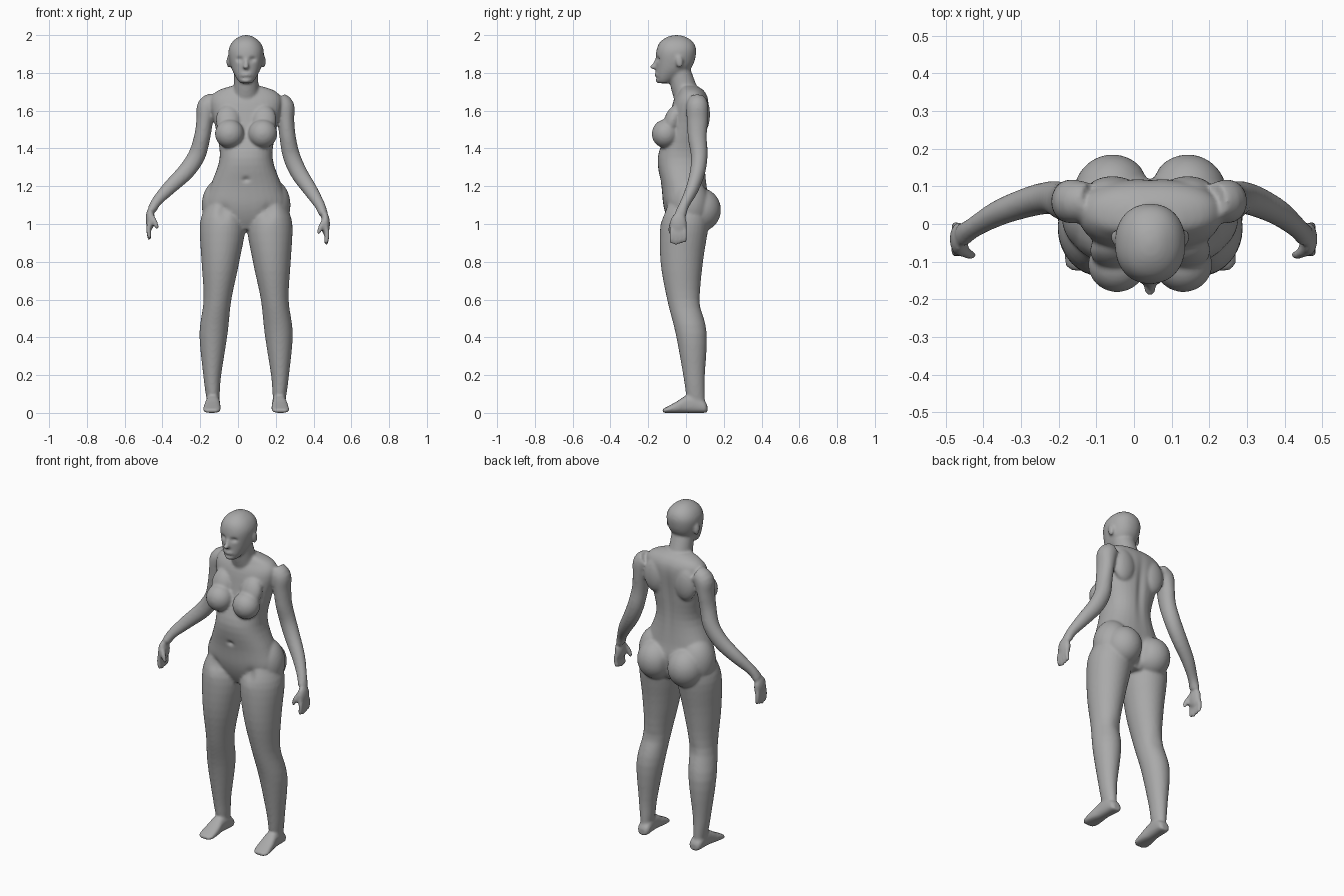
import bpy, bmesh, math
from mathutils import Vector, Matrix

if "Cube" in bpy.data.objects:
    bpy.data.objects.remove(bpy.data.objects["Cube"])

MID = .043           # the figure's plane of symmetry
AXIS_X, AXIS_Y, AXIS_Z = Matrix.Identity(3)
SIDES = {"right": -1, "left": 1}
parts = []


def make_material(name, shade):
    material = bpy.data.materials.new(name)
    material.use_nodes = True
    colour = (shade, shade, shade, 1)
    material.diffuse_color = colour
    material.node_tree.nodes["Principled BSDF"].inputs["Base Color"].default_value = colour
    return material


def add_part(name, bm):
    bmesh.ops.recalc_face_normals(bm, faces=bm.faces)
    mesh = bpy.data.meshes.new(name)
    bm.to_mesh(mesh)
    bm.free()
    part = bpy.data.objects.new(name, mesh)
    bpy.context.collection.objects.link(part)
    parts.append(part)


def blend(rings, steps=4):
    """Add in-between rings along a Catmull-Rom spline."""
    rings = [Vector(ring) for ring in rings]
    padded = [rings[0], *rings, rings[-1]]
    smooth = []
    for before, start, end, after in zip(padded, padded[1:], padded[2:], padded[3:]):
        for step in range(steps):
            t = step / steps
            leave, arrive = (end - before) / 2, (after - start) / 2
            rise = end - start
            smooth.append(start + leave * t + (3 * rise - 2 * leave - arrive) * t ** 2
                          + (leave + arrive - 2 * rise) * t ** 3)
    return smooth + [rings[-1]]


def loft(name, rings, across=None, along=None, power=2, sides=32):
    """Skin rings (x, y, z, radius, radius); without axes they follow the path."""
    rings = blend(rings)
    centres = [Vector(ring[:3]) for ring in rings]
    bm, loops = bmesh.new(), []
    for i, ring in enumerate(rings):
        u, v = across, along
        if u is None:
            tangent = centres[min(i + 1, len(rings) - 1)] - centres[max(i - 1, 0)]
            u = tangent.cross(AXIS_Y).normalized()
            v = u.cross(tangent).normalized()
        loop = []
        for k in range(sides):
            angle = math.tau * k / sides
            p, q = (math.copysign(abs(w) ** (2 / power), w)
                    for w in (math.cos(angle), math.sin(angle)))
            loop.append(bm.verts.new(centres[i] + u * p * ring[3] + v * q * ring[4]))
        loops.append(loop)
    for low, high in zip(loops, loops[1:]):
        for k in range(sides):
            bm.faces.new((low[k - 1], low[k], high[k], high[k - 1]))
    bm.faces.new(loops[0])
    bm.faces.new(loops[-1])
    add_part(name, bm)


def ball(name, place, size, tilt=0):
    bm = bmesh.new()
    bmesh.ops.create_uvsphere(bm, u_segments=32, v_segments=20, radius=1)
    bm.transform(Matrix.Translation(place) @ Matrix.Rotation(tilt, 4, 'X')
                 @ Matrix.Diagonal((*size, 1)))
    add_part(name, bm)


def column(name, rows, side=1, power=2):
    """Upright loft from rows of height, inner, outer, front and back limits."""
    loft(name, [(MID + side * (inner + outer) / 2, (front + back) / 2, z,
                 (outer - inner) / 2, (back - front) / 2)
                for z, inner, outer, front, back in rows], AXIS_X, AXIS_Y, power)


def central(rows):
    """Rows of height, half width, front and back, spread evenly about the middle."""
    return [(z, -half, half, front, back) for z, half, front, back in rows]


# Trunk, neck and head
column("torso", central([
    (.97, .06, -.07, .08), (1.03, .18, -.1, .12), (1.1, .22, -.12, .13),
    (1.2, .19, -.13, .11), (1.35, .14, -.15, .1), (1.5, .16, -.1, .11),
    (1.64, .19, -.07, .12), (1.7, .16, -.04, .1), (1.73, .08, -.03, .06)]), power=2.3)
column("neck", central([(1.62, .08, -.05, .09), (1.72, .066, -.08, .06),
                        (1.83, .064, -.1, .02)]))
column("head", central([
    (1.745, .03, -.145, -.09), (1.77, .05, -.157, -.05), (1.83, .08, -.158, .03),
    (1.91, .094, -.158, .054), (1.96, .076, -.14, .04), (1.99, .04, -.1, 0),
    (2, .01, -.06, -.04)]), power=2.2)
ball("nose_bridge", (MID, -.158, 1.85), (.012, .016, .035), tilt=-.3)
ball("nose_tip", (MID, -.172, 1.832), (.017, .019, .013))
ball("mouth", (MID, -.152, 1.79), (.03, .014, .014))
ball("chin", (MID, -.14, 1.762), (.028, .022, .018))

# Mirrored parts of the trunk
for name, place, size, tilt in [
        ("ear", (.093, -.035, 1.86), (.011, .02, .034), .15),
        ("breast", (.088, -.108, 1.478), (.077, .073, .076), -.15),
        ("breast_top", (.095, -.07, 1.55), (.065, .045, .085), -.35),
        ("buttock", (.1, .075, 1.075), (.105, .11, .115), 0),
        ("hip", (.13, .02, 1.1), (.105, .105, .14), 0),
        ("shoulder_blade", (.1, .085, 1.58), (.07, .042, .1), 0)]:
    for label, side in SIDES.items():
        ball(f"{label}_{name}", (MID + side * place[0], *place[1:]), size, tilt)

# Legs and feet
for label, side in SIDES.items():
    column(f"{label}_leg", [
        (1.1, .06, .21, -.1, .11), (1, .005, .245, -.135, .12), (.8, .036, .236, -.135, .09),
        (.6, .078, .225, -.1, .075), (.42, .098, .247, -.055, .11),
        (.2, .132, .227, -.015, .1), (.1, .14, .214, 0, .1), (.02, .15, .2, .02, .1)], side)
    loft(f"{label}_foot", [
        (MID + side * (.177 - y / 20), y, height / 2, width / 2, height / 2)
        for y, width, height in [(.113, .04, .04), (.1, .07, .06), (.05, .074, .09),
                                 (0, .076, .09), (-.05, .09, .06), (-.105, .09, .03),
                                 (-.125, .05, .02)]], AXIS_X, AXIS_Z, power=2.6)

# Arms and hands: the right arm swings wider and higher than the left
for label, swing, lift in (("right", 1.4, .12), ("left", 1, 0)):
    side = SIDES[label]
    path = [(MID + side * (.19 + swing * reach), y, z + lift * reach, wide, deep)
            for reach, y, z, wide, deep in [
                (-.02, .06, 1.65, .05, .05), (.01, .06, 1.62, .056, .058),
                (.02, .06, 1.55, .045, .056), (.03, .06, 1.46, .043, .05),
                (.05, .07, 1.36, .046, .044), (.09, .06, 1.27, .045, .04),
                (.15, .03, 1.18, .038, .034), (.2, -.01, 1.1, .028, .027),
                (.22, -.03, 1.05, .024, .032)]]
    loft(f"{label}_arm", path)
    palm = Vector(path[-1][:3]) + Vector((side * .01, -.01, -.05))
    ball(f"{label}_palm", palm, (.024, .045, .06))

    def digit(name, joints):
        loft(f"{label}_{name}", [(*(palm + Vector((side * out, y, z))), r, r)
                                 for out, y, z, r in joints], sides=12)

    for k, finger in enumerate(("index", "middle", "ring", "little")):
        y = .023 * k - .035
        length = .11 - .006 * abs(k - 1)
        digit(finger, [(0, y * .9, -.01, .014), (.008, y, -length / 2, .013),
                       (.004, y, .01 - length, .011), (0, y, -length, .006)])
    digit("thumb", [(0, -.02, .025, .016), (-.022, -.038, -.01, .014),
                    (-.034, -.042, -.04, .012), (-.037, -.04, -.055, .006)])

# Fuse everything into one continuous skin
bpy.ops.object.select_all(action='DESELECT')
for part in parts:
    part.select_set(True)
body = parts[0]
bpy.context.view_layer.objects.active = body
bpy.ops.object.join()
body.name = "body"
remesh = body.modifiers.new("fuse", 'REMESH')
remesh.mode, remesh.voxel_size = 'VOXEL', .0075
soften = body.modifiers.new("soften", 'SMOOTH')
soften.factor, soften.iterations = .5, 7
for modifier in ("fuse", "soften"):
    bpy.ops.object.modifier_apply(modifier=modifier)


def dent(place, reach, depth):
    """Push the skin along y around a point, on both sides when it is off centre."""
    for side in SIDES.values() if place[0] else (1,):
        centre = Vector((MID + side * place[0], *place[1:]))
        for vert in body.data.vertices:
            offset = vert.co - centre
            distance = sum((o / r) ** 2 for o, r in zip(offset, reach))
            vert.co.y += depth * math.exp(-distance)


# Sculpted hollows: eyes, lip, cleft, spine, navel, groin and knee backs
dent((.036, -.16, 1.872), (.018, .03, .012), .013)
dent((0, -.15, 1.772), (.03, .03, .006), .006)
dent((0, .16, 1.05), (.016, .08, .07), -.022)
dent((0, .13, 1.45), (.022, .05, .16), -.012)
dent((0, -.15, 1.235), (.018, .03, .013), .014)
dent((.12, -.12, 1.06), (.03, .04, .04), .012)
dent((.13, .09, .57), (.05, .04, .05), -.008)

body.data.materials.clear()
body.data.materials.append(make_material("plain grey", .4))
bpy.ops.object.shade_smooth()
